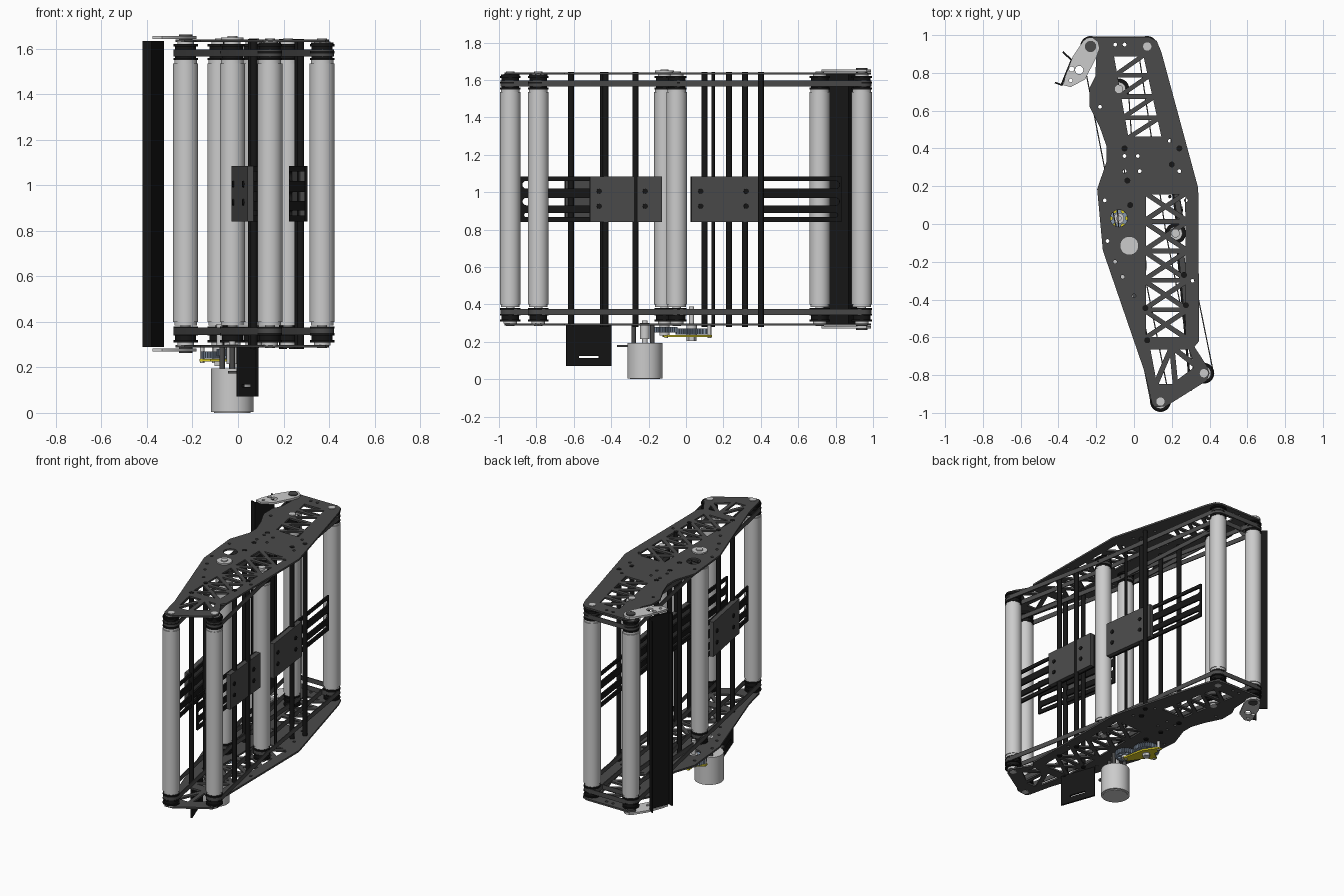
import bpy, bmesh
from math import sin, cos, pi, atan2, hypot
from mathutils import Matrix, Vector

if "Cube" in bpy.data.objects:
    bpy.data.objects.remove(bpy.data.objects["Cube"])


def mat(name, c):
    m = bpy.data.materials.new(name)
    m.diffuse_color = (*c, 1)
    m.use_nodes = True
    m.node_tree.nodes["Principled BSDF"].inputs["Base Color"].default_value = m.diffuse_color
    return m


BLACK = mat("black", (.008, .008, .008))
DARK = mat("dark_grey", (.07, .07, .07))
STEEL = mat("steel_blue", (.25, .32, .42))
YELLOW = mat("yellow", (.7, .6, .02))
I = Matrix.Identity(4)


def link(name, me, m):
    ob = bpy.data.objects.new(name, me)
    bpy.context.collection.objects.link(ob)
    if m:
        me.materials.clear()
        me.materials.append(m)
    return ob


def flat(name, loops, z0, z1, m=None, M=I):
    """Filled 2D outline with holes, extruded from z0 to z1."""
    cu = bpy.data.curves.new(name, 'CURVE')
    cu.dimensions, cu.fill_mode, cu.extrude = '2D', 'BOTH', (z1 - z0) / 2
    for pts in loops:
        s = cu.splines.new('POLY')
        s.points.add(len(pts) - 1)
        for p, q in zip(s.points, pts):
            p.co = (q[0], q[1], 0, 1)
        s.use_cyclic_u = True
    tmp = bpy.data.objects.new("tmp", cu)
    bpy.context.collection.objects.link(tmp)
    bpy.context.view_layer.update()
    me = bpy.data.meshes.new_from_object(tmp)
    bpy.data.objects.remove(tmp)
    me.transform(M @ Matrix.Translation((0, 0, (z0 + z1) / 2)))
    return link(name, me, m)


def cyl(name, x, y, z0, z1, r, m=None, M=I, seg=32):
    bm = bmesh.new()
    bmesh.ops.create_cone(bm, cap_ends=True, segments=seg, radius1=r, radius2=r, depth=z1 - z0,
                          matrix=M @ Matrix.Translation((x, y, (z0 + z1) / 2)))
    me = bpy.data.meshes.new(name)
    bm.to_mesh(me)
    return link(name, me, m)


def circle(x, y, r, n=12):
    return [(x + r * cos(2 * pi * i / n), y + r * sin(2 * pi * i / n)) for i in range(n)]


def stadium(a, b, r, n=10):
    t = atan2(b[1] - a[1], b[0] - a[0])
    return [(c[0] + r * cos(t + s + pi * i / n), c[1] + r * sin(t + s + pi * i / n))
            for c, s in ((b, -pi / 2), (a, pi / 2)) for i in range(n + 1)]


def rect(x0, x1, y0, y1):
    return [(x0, y0), (x1, y0), (x1, y1), (x0, y1)]


def shrink(tri, w):
    """Inset a triangle by w toward its incentre."""
    p = [Vector(q) for q in tri]
    d = [(p[1] - p[2]).length, (p[2] - p[0]).length, (p[0] - p[1]).length]
    c = sum((d[i] * p[i] for i in range(3)), Vector((0, 0))) / sum(d)
    area = abs((p[1] - p[0]).cross(p[2] - p[0])) / 2
    k = 1 - w / (2 * area / sum(d))
    return [tuple(c + (q - c) * k) for q in p]


# Side plates with lightening truss and bolt holes
outline = [(.11, -.97), (.17, -.965), (.385, -.83), (.4, -.79), (.385, -.75), (.32, -.65), (.345, -.62),
           (.34, .19), (.145, .91), (.12, .97), (.08, .99), (-.24, .99), (-.275, .95), (-.25, .91),
           (-.2, .88), (-.205, .78), (-.235, .72), (-.235, .62), (-.18, .51), (-.145, .41), (-.145, .33),
           (-.195, .185), (-.165, -.14), (.055, -.78), (.095, -.95)]
holes = [circle(-.08, .03, .045, 24)]
n = 5
for i in range(n):
    t, b = .17 - .78 * i / n, .17 - .78 * (i + 1) / n
    q = [(.05, t), (.285, t), (.285, b), (.05, b)]
    c = (.1675, (t + b) / 2)
    holes += [shrink((q[j], q[(j + 1) % 4], c), .013) for j in range(4)]
for i in range(4):
    f = [(-.12 + .08 * k / 4, .06 + .1 * k / 4, .9 - .45 * k / 4) for k in (i, i + 1)]
    (l0, r0, y0), (l1, r1, y1) = f
    holes += [shrink(t, .012) for t in (((l0, y0), (r0, y0), (l1, y1)), ((r0, y0), (r1, y1), (l1, y1)))]
holes += [shrink(t, .014) for t in (((.07, -.65), (.2, -.65), (.11, -.86)), ((.2, -.65), (.22, -.86), (.11, -.86)),
                                    ((.2, -.65), (.3, -.65), (.34, -.76)), ((.2, -.65), (.34, -.76), (.22, -.85)))]
for x, y in ((-.18, .62), (.02, .36), (-.05, .36), (.03, .28), (-.05, .28), (.19, .44), (.275, .125), (-.155, .125),
             (-.14, -.09), (-.1, -.2), (0, -.38), (-.06, -.28), (.31, -.3), (-.05, .95), (-.1, .95), (.24, .28)):
    holes.append(circle(x, y, .01))
for name, z in (("bottom_plate", .287), ("top_plate", 1.629)):
    flat(name, [outline] + holes, z, z + .012, DARK)

# Rollers with end pulleys and shafts
A, B, C, D, E, G, H = (.14, -.94), (.37, -.79), (-.025, -.115), (.22, -.05), (.07, .94), (-.08, .715), (-.23, .94)
for x, y in (A, B, C, D, E, G, H):
    cyl("roller", x, y, .4, 1.535, .055)
    cyl("roller_neck", x, y, .385, 1.55, .05)
    cyl("roller_shaft", x, y, .285, 1.645, .022)
    for z in (.31, 1.55):
        cyl("pulley", x, y, z, z + .07, .046, BLACK)
        for dz in (0, .03, .06):
            cyl("pulley_flange", x, y, z + dz, z + dz + .01, .054, BLACK)
    for z in (.297, 1.617):
        cyl("roller_cap", x, y, z, z + .014, .036)
for x, y in (A, B):
    cyl("end_washer", x, y, 1.62, 1.628, .05, BLACK)
cyl("bearing_cap", *C, 1.64, 1.65, .05)
cyl("bearing_hub", *C, 1.65, 1.657, .022)

# Belts around neighbouring rollers
for a, b in ((H, C), (C, A), (E, D), (D, B), (H, E), (G, C)):
    for z in (.343, 1.565):
        flat("belt", [stadium(a, b, .053), stadium(a, b, .047)], z, z + .032, DARK)

# Vertical tie posts
for x, y in ((.07, -.615), (.275, -.43), (.06, -.445), (.265, -.27), (-.02, .1), (.19, .145),
             (-.035, .23), (.2, .315), (.24, .4), (-.05, .4)):
    cyl("tie_post", x, y, .28, 1.643, .009 if y == .145 else .016, BLACK, seg=12)


def frame(p, q):
    """Local x along p->q, local y up, local z outward."""
    L = hypot(q[0] - p[0], q[1] - p[1])
    dx, dy = (q[0] - p[0]) / L, (q[1] - p[1]) / L
    return L, Matrix(((dx, 0, dy, p[0]), (dy, 0, -dx, p[1]), (0, 1, 0, 0), (0, 0, 0, 1)))


# Slotted panels with bolted blocks: start, end, block range along the panel
for p, q, u0, u1 in (((.3, -.885), (.23, -.13), .37, .757), ((.225, .025), (.12, .83), 0, .385),
                     ((-.005, -.2), (.11, -.84), .06, .45)):
    L, M = frame(p, q)
    slots = [stadium((.03, v), (L - .03, v), r, 6) for v, r in ((.878, .011), (.95, .02), (1.04, .021))]
    flat("slotted_panel", [rect(0, L, .84, 1.085)] + slots, -.006, .006, BLACK, M)
    ob = flat("panel_block", [rect(u0, u1, .842, 1.085)], .006, .034, DARK, M)
    for u in (u0 + .05, u1 - .09):
        for v in (.925, 1.005):
            cyl("block_bolt", u, v, .03, .04, .014, BLACK, M, 12)

# Lower slotted bracket
L, M = frame((.0, -.4), (.085, -.64))
flat("lower_bracket", [rect(0, L, .072, .29), rect(.07, L - .07, .113, .125)], -.006, .006, BLACK, M)

# Rear folded guard and its end brackets
flat("rear_guard", [[(-.375, .915), (-.325, .87), (-.38, .73), (-.42, .745), (-.417, .753),
                     (-.387, .742), (-.336, .867), (-.38, .907)]], .29, 1.635, BLACK)
arm = stadium(H, H, .048, 8)[:14] + [(-.262, .76), (-.33, .725), (-.375, .735), (-.325, .89)]
arm = [(-.272, .965), (-.25, .985), (-.22, .988), (-.19, .965), (-.182, .93), (-.2, .88), (-.26, .765),
       (-.335, .725), (-.375, .735), (-.365, .78), (-.325, .885)]
eyes = [circle(-.29, .815, .022, 16), circle(-.33, .82, .014), circle(-.335, .76, .01)]
for z in (.27, 1.643):
    flat("guard_arm", [arm] + eyes, z, z + .014)
    cyl("guard_pivot", *H, z - .006, z + .02, .03, DARK)

# Motor, pinion and gear train
cyl("motor", -.025, -.22, .004, .195, .094)
cyl("motor_base", -.025, -.22, 0, .01, .08)
cyl("motor_shaft", -.025, -.22, .19, .315, .014)
cyl("motor_pinion", -.025, -.22, .215, .3, .026)
flat("motor_terminal", [rect(-.045, -.005, -.37, -.3)], .172, .184, DARK)
for x, y in ((-.07, -.18), (.02, -.18), (-.025, -.28)):
    cyl("motor_standoff", x, y, .19, .29, .012, DARK, seg=12)
for name, c, r, k, z in (("roller_gear", C, .07, 28, .25), ("idler_gear", (-.08, .03), .085, 36, .24)):
    teeth = [(c[0] + (r if i % 4 < 2 else r - .009) * cos(pi * i / (2 * k)),
              c[1] + (r if i % 4 < 2 else r - .009) * sin(pi * i / (2 * k))) for i in range(4 * k)]
    flat(name, [teeth] + [circle(c[0] + .045 * cos(a), c[1] + .045 * sin(a), .011)
                          for a in (i * pi / 3 for i in range(6))], z, z + .03, STEEL)
    cyl(name + "_hub", *c, z - .015, z + .05, .028)
cyl("idler_shaft", -.08, .03, .205, .39, .014)
cyl("idler_nut", -.08, .03, .205, .225, .026, seg=6)
flat("gear_support", [[(-.01, -.12), (.0, -.1), (-.03, .05), (-.09, .14), (-.12, .14), (-.115, .07),
                       (-.17, .03), (-.17, .005), (-.12, -.01), (-.04, -.125)]], .225, .236, YELLOW)
for x, y in ((-.02, -.105), (-.105, .125), (-.158, .017)):
    cyl("gear_standoff", x, y, .22, .29, .01, seg=12)

bpy.ops.object.select_all(action='SELECT')
bpy.context.view_layer.objects.active = ob
bpy.ops.object.shade_smooth_by_angle(angle=.6)
